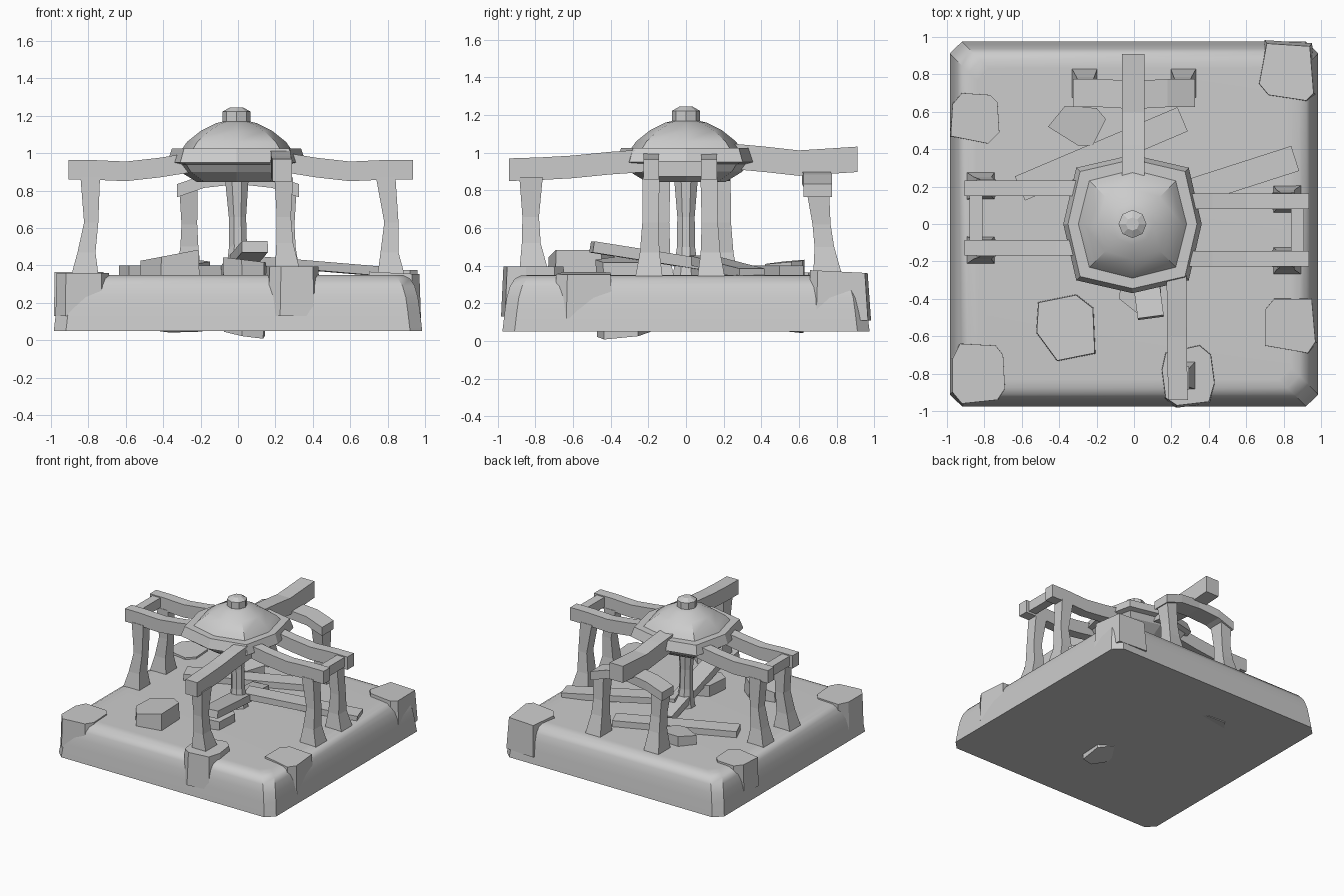
import bpy, bmesh
from mathutils import Vector
from math import cos, sin, pi


def loft(name, rings, smooth=False):
    """Skin a stack of equal-length point rings and cap both ends."""
    bm = bmesh.new()
    rows = [[bm.verts.new(p) for p in r] for r in rings]
    n = len(rows[0])
    for a, b in zip(rows, rows[1:]):
        for i in range(n):
            j = (i + 1) % n
            bm.faces.new((a[i], a[j], b[j], b[i]))
    bm.faces.new(rows[0][::-1])
    bm.faces.new(rows[-1])
    bmesh.ops.recalc_face_normals(bm, faces=bm.faces)
    me = bpy.data.meshes.new(name)
    bm.to_mesh(me)
    bm.free()
    ob = bpy.data.objects.new(name, me)
    bpy.context.collection.objects.link(ob)
    if smooth:
        bpy.ops.object.select_all(action='DESELECT')
        bpy.context.view_layer.objects.active = ob
        ob.select_set(True)
        bpy.ops.object.shade_smooth_by_angle(angle=0.6)
    return ob


def pillar(name, secs):
    """Square pillar; each section is x, y, z, half x, half y."""
    sq = ((-1, -1), (1, -1), (1, 1), (-1, 1))
    loft(name, [[(x + i * a, y + j * b, z) for i, j in sq] for x, y, z, a, b in secs])


def beam(name, path, w, h, along):
    """Sagging beam along 'x' or 'y' with vertical end cuts."""
    sq = ((-1, -1), (1, -1), (1, 1), (-1, 1))
    rings = []
    for x, y, z in path:
        if along == 'x':
            rings.append([(x, y + i * w / 2, z + j * h / 2) for i, j in sq])
        else:
            rings.append([(x + i * w / 2, y, z + j * h / 2) for i, j in sq])
    loft(name, rings)


def plank(name, a, b, w, t):
    """Straight board between two points."""
    a, b = Vector(a), Vector(b)
    d = (b - a).normalized()
    s = d.cross(Vector((0, 0, 1))).normalized()
    u = s.cross(d)
    loft(name, [[p + s * i * w / 2 + u * j * t / 2
                 for i, j in ((-1, -1), (1, -1), (1, 1), (-1, 1))] for p in (a, b)])


def rock(name, pts, z0, z1, slope=(0, 0), flare=1.0, bslope=(0, 0)):
    """Faceted stone: outline with a sloped top and bottom."""
    cx = sum(p[0] for p in pts) / len(pts)
    cy = sum(p[1] for p in pts) / len(pts)
    top = [(x, y, z1 + slope[0] * (x - cx) + slope[1] * (y - cy)) for x, y in pts]
    bot = [(cx + (x - cx) * flare, cy + (y - cy) * flare,
            z0 + bslope[0] * (x - cx) + bslope[1] * (y - cy)) for x, y in pts]
    loft(name, [bot, top])


# base slab with soft upper edge and clipped corners
def slab_ring(s, z, c=0.065):
    p = [(s, s - c), (s - c, s), (c - s, s), (-s, s - c),
         (-s, c - s), (c - s, -s), (s - c, -s), (s, c - s)]
    return [(x, y * 0.99, z) for x, y in p]

loft("base_slab", [slab_ring(s, z) for s, z in (
    (0.985, 0.05), (0.972, 0.16), (0.962, 0.23), (0.945, 0.29),
    (0.92, 0.33), (0.885, 0.348), (0.84, 0.35))], smooth=True)

# edge stones
rock("edge_stone_front_left", [(-0.97, -0.9), (-0.92, -0.96), (-0.73, -0.94), (-0.69, -0.88),
     (-0.7, -0.7), (-0.74, -0.65), (-0.93, -0.64), (-0.97, -0.72)], 0.13, 0.36, flare=1.04)
rock("edge_stone_back_left", [(-0.98, 0.47), (-0.78, 0.43), (-0.72, 0.49), (-0.73, 0.65),
     (-0.77, 0.69), (-0.92, 0.7), (-0.97, 0.64)], 0.13, 0.365, flare=1.03)
rock("edge_stone_back_right", [(0.67, 0.75), (0.72, 0.69), (0.92, 0.66), (0.96, 0.7),
     (0.94, 0.95), (0.71, 0.965)], 0.11, 0.37, (0, -0.05), 1.1)
rock("edge_stone_right", [(0.7, -0.65), (0.93, -0.69), (0.97, -0.63), (0.95, -0.4),
     (0.75, -0.4), (0.7, -0.46)], 0.12, 0.36, (-0.05, 0), 1.06)
rock("edge_stone_front", [(0.17, -0.93), (0.23, -0.97), (0.4, -0.95), (0.43, -0.85),
     (0.41, -0.7), (0.35, -0.65), (0.17, -0.69), (0.15, -0.78)], 0.13, 0.395, flare=1.08)

# fallen rubble on and through the slab
rock("fallen_block", [(-0.52, -0.58), (-0.51, -0.42), (-0.31, -0.38), (-0.22, -0.45),
     (-0.21, -0.69), (-0.41, -0.73)], 0.2, 0.455, (0.19, 0), 1.05)
rock("hexagon_rubble", [(-0.46, 0.52), (-0.37, 0.63), (-0.2, 0.62), (-0.15, 0.56),
     (-0.22, 0.42), (-0.3, 0.42)], 0.055, 0.42, (-0.02, 0.1), 0.95, (0.02, -0.12))
rock("center_rubble", [(-0.08, -0.4), (0.02, -0.48), (0.14, -0.44), (0.15, -0.25),
     (0.04, -0.18), (-0.06, -0.22)], 0.035, 0.43, (-0.12, 0), 0.95, (-0.15, 0.1))
plank("fallen_plank_back", (-0.61, 0.19, 0.375), (0.26, 0.56, 0.375), 0.14, 0.05)
plank("fallen_plank_right", (0.02, 0.08, 0.43), (0.86, 0.35, 0.36), 0.14, 0.05)
plank("fallen_plank_front", (0.09, -0.5, 0.5), (-0.02, 0.32, 0.37), 0.14, 0.06)

# side colonnades: two pillars, two beams and a cross bar each
for side, s, ys in (("left", -1, (0.192, -0.128)), ("right", 1, (0.122, -0.185))):
    e = 0.905 if s < 0 else 0.935
    for row, y, o in (("back", ys[0], 1), ("front", ys[1], -1)):
        pillar(f"{side}_{row}_pillar", [
            (s * 0.82, y + o * 0.012, 0.33, 0.076, 0.074),
            (s * 0.81, y + o * 0.008, 0.47, 0.048, 0.052),
            (s * 0.785 if s < 0 else 0.82, y + o * 0.004, 0.63, 0.038, 0.043),
            (s * 0.79, y, 0.87, 0.052, 0.045)])
        beam(f"{side}_{row}_beam", [(s * e, y, 0.911), (s * 0.78, y, 0.911),
             (s * 0.6, y, 0.903), (s * 0.42, y, 0.923), (s * 0.22, y, 0.955)], 0.083, 0.105, 'x')
    beam(f"{side}_cross_bar", [(s * (e - 0.06), ys[1], 0.915), (s * (e - 0.06), ys[0], 0.915)],
         0.07, 0.08, 'y')

# front pillar and beam
pillar("front_pillar", [(0.265, -0.808, 0.37, 0.067, 0.077), (0.25, -0.822, 0.52, 0.045, 0.05),
                        (0.245, -0.825, 0.66, 0.038, 0.044), (0.245, -0.823, 0.87, 0.05, 0.062)])
beam("front_beam", [(0.236, -0.94, 0.91), (0.232, -0.78, 0.915), (0.23, -0.6, 0.925),
                    (0.228, -0.4, 0.945), (0.226, -0.18, 0.96)], 0.105, 0.12, 'y')

# back pillars, arched lintel and beam
for side, s in (("left", -1), ("right", 1)):
    pillar(f"back_{side}_pillar", [
        (s * 0.265, 0.755, 0.33, 0.07, 0.08), (s * 0.26, 0.735, 0.5, 0.048, 0.052),
        (s * 0.26, 0.72, 0.62, 0.042, 0.048), (s * 0.265, 0.7, 0.8, 0.048, 0.06)])
beam("back_lintel", [(-0.325, 0.7, 0.8), (-0.18, 0.7, 0.85), (0, 0.69, 0.87),
                     (0.18, 0.7, 0.85), (0.325, 0.7, 0.8)], 0.15, 0.07, 'x')
beam("back_beam", [(-0.005, 0.91, 0.965), (-0.005, 0.76, 0.955), (-0.005, 0.6, 0.945),
                   (-0.005, 0.42, 0.965), (-0.005, 0.2, 0.985)], 0.12, 0.135, 'y')

# central column
loft("central_column", [[(x + r * cos(k * pi / 4 + pi / 8), r * sin(k * pi / 4 + pi / 8), z)
     for k in range(8)] for x, r, z in ((0.005, 0.078, 0.33), (0.0, 0.052, 0.5),
                                        (-0.003, 0.05, 0.66), (-0.008, 0.075, 0.94))])


# squarish eight-sided canopy: rim, dome and finial
def oct_ring(r, z, diag=1.15):
    return [(-0.008 + r * (diag if k % 2 else 1) * cos(k * pi / 4),
             r * (diag if k % 2 else 1) * sin(k * pi / 4), z) for k in range(8)]

loft("canopy_rim", [oct_ring(r, z) for r, z in (
    (0.21, 0.845), (0.3, 0.9), (0.33, 0.94), (0.37, 0.95), (0.345, 1.025), (0.29, 1.025))])
loft("canopy_dome", [oct_ring(r, z, d) for r, z, d in (
    (0.3, 1.01, 1.13), (0.265, 1.06, 1.12), (0.19, 1.12, 1.08), (0.11, 1.16, 1.03),
    (0.07, 1.17, 1.0))], smooth=True)
loft("finial", [oct_ring(r, z, 1) for r, z in (
    (0.075, 1.15), (0.075, 1.222), (0.035, 1.245))])
